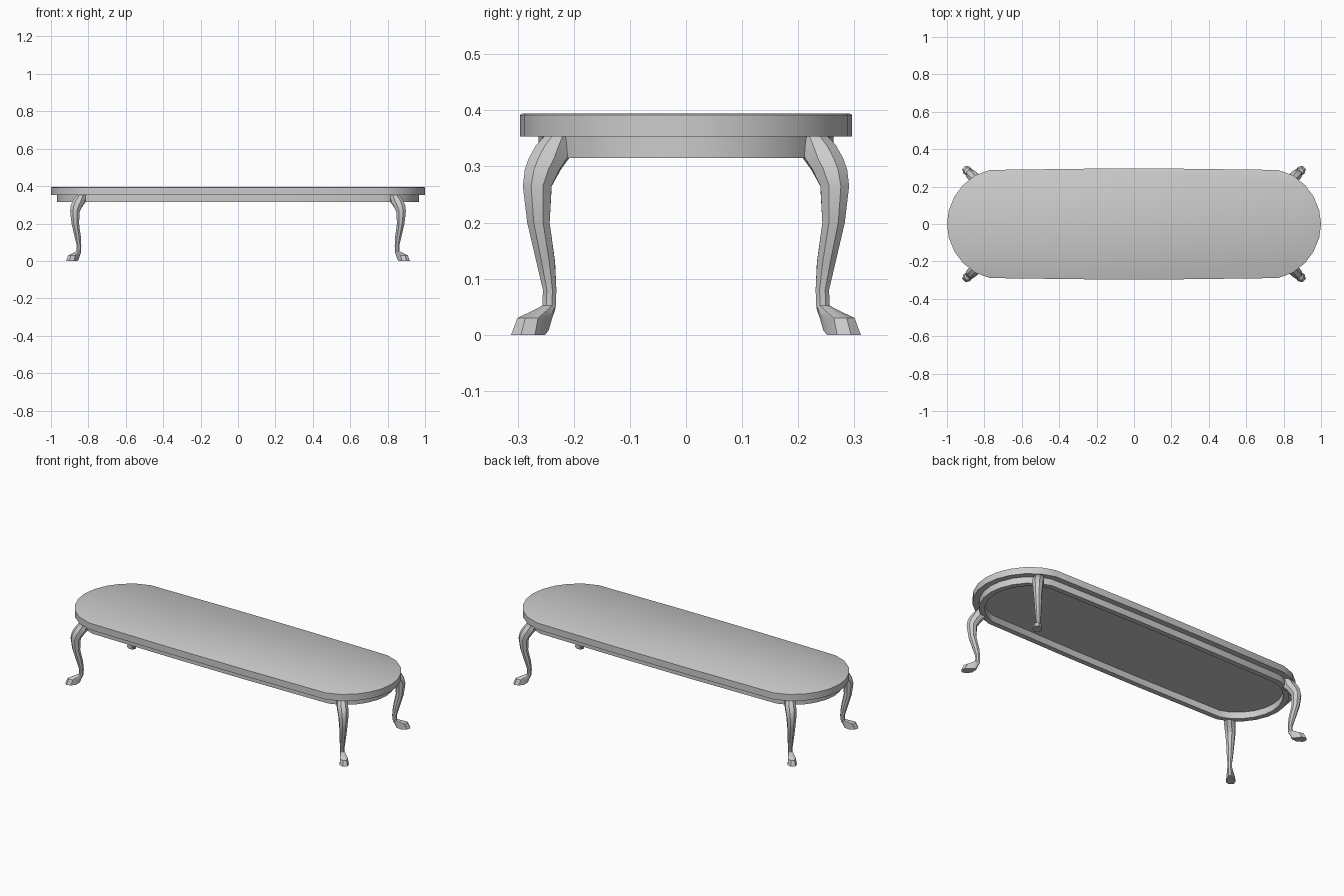
import bpy, bmesh, math
from mathutils import Vector

cube = bpy.data.objects.get("Cube")
if cube:
    bpy.data.objects.remove(cube, do_unlink=True)

grey = bpy.data.materials.new("plain_grey")
grey.use_nodes = True
grey.diffuse_color = (0.6, 0.6, 0.6, 1)
grey.node_tree.nodes["Principled BSDF"].inputs["Base Color"].default_value = (0.6, 0.6, 0.6, 1)


def loft(name, rings, closed=False):
    """Skin a list of equal rings; cap the ends, or join last to first."""
    bm = bmesh.new()
    loops = [[bm.verts.new(p) for p in ring] for ring in rings]
    n = len(loops[0])
    pairs = list(zip(loops, loops[1:]))
    if closed:
        pairs.append((loops[-1], loops[0]))
    else:
        bm.faces.new(loops[0])
        bm.faces.new(loops[-1])
    for a, b in pairs:
        for i in range(n):
            j = (i + 1) % n
            bm.faces.new((a[i], a[j], b[j], b[i]))
    bmesh.ops.recalc_face_normals(bm, faces=bm.faces)
    mesh = bpy.data.meshes.new(name)
    bm.to_mesh(mesh)
    bm.free()
    mesh.materials.append(grey)
    obj = bpy.data.objects.new(name, mesh)
    bpy.context.collection.objects.link(obj)
    bpy.ops.object.select_all(action='DESELECT')
    obj.select_set(True)
    bpy.context.view_layer.objects.active = obj
    bpy.ops.object.shade_smooth_by_angle(angle=math.radians(30))
    return obj


# Rounded table outline: one quarter, mirrored to a full counter-clockwise loop
quarter = [(1, 0), (0.99, 0.075), (0.96, 0.147), (0.915, 0.208),
           (0.85, 0.26), (0.77, 0.289), (0.22, 0.296)]
half = quarter + [(-x, y) for x, y in reversed(quarter)]
outline = [Vector(p) for p in half + [(-x, -y) for x, y in half[1:-1]]]


def inset(d):
    """Move the outline inwards by d along its corner normals."""
    result = []
    for i, p in enumerate(outline):
        t = outline[(i + 1) % len(outline)] - outline[i - 1]
        result.append(p - Vector((t.y, -t.x)).normalized() * d)
    return result


def ring(d, z):
    return [(p.x, p.y, z) for p in inset(d)]


# Top slab and the hollow frame under it
loft("table_top", [ring(0, 0.353), ring(0, 0.392), ring(0.004, 0.394)])
loft("apron", [ring(0.033, 0.354), ring(0.033, 0.315),
               ring(0.063, 0.315), ring(0.063, 0.354)], closed=True)

# Curved leg sections: height, centre, depth, outer width, inner width
sections = [
    (0.002, 0.276, 0.038, 0.030, 0.014),
    (0.030, 0.268, 0.036, 0.024, 0.014),
    (0.043, 0.253, 0.022, 0.016, 0.013),
    (0.052, 0.244, 0.012, 0.012, 0.012),
    (0.080, 0.243, 0.012, 0.012, 0.012),
    (0.130, 0.250, 0.017, 0.016, 0.016),
    (0.200, 0.263, 0.020, 0.020, 0.020),
    (0.265, 0.265, 0.026, 0.025, 0.025),
    (0.295, 0.255, 0.034, 0.028, 0.028),
    (0.315, 0.244, 0.039, 0.029, 0.029),
    (0.337, 0.237, 0.032, 0.028, 0.026),
    (0.354, 0.230, 0.022, 0.024, 0.022),
]


def leg_rings(sx, sy):
    diag = math.sqrt(0.5)
    rings = []
    for z, c, depth, outer, inner in sections:
        pts = []
        for k in range(8):
            a = math.radians(22.5 + 45 * k)
            u = math.cos(a) / math.cos(math.radians(22.5))
            v = math.sin(a) / math.cos(math.radians(22.5))
            s = depth * u
            w = v * (inner + (outer - inner) * (u + 1) / 2)
            pts.append((sx * (c + 0.607 + diag * (s - w)),
                        sy * (c + diag * (s + w)), z - 0.002 if z < 0.01 else z))
        rings.append(pts)
    # Raise the heel slightly off the floor
    rings[0] = [(x, y, 0.007 if abs(y) < 0.265 and abs(x) < 0.87 else z)
                for x, y, z in rings[0]]
    return rings


for side, sx in (("left", 1), ("right", -1)):
    for end, sy in (("front", -1), ("back", 1)):
        loft(f"{end}_{side}_leg", leg_rings(sx, sy))
